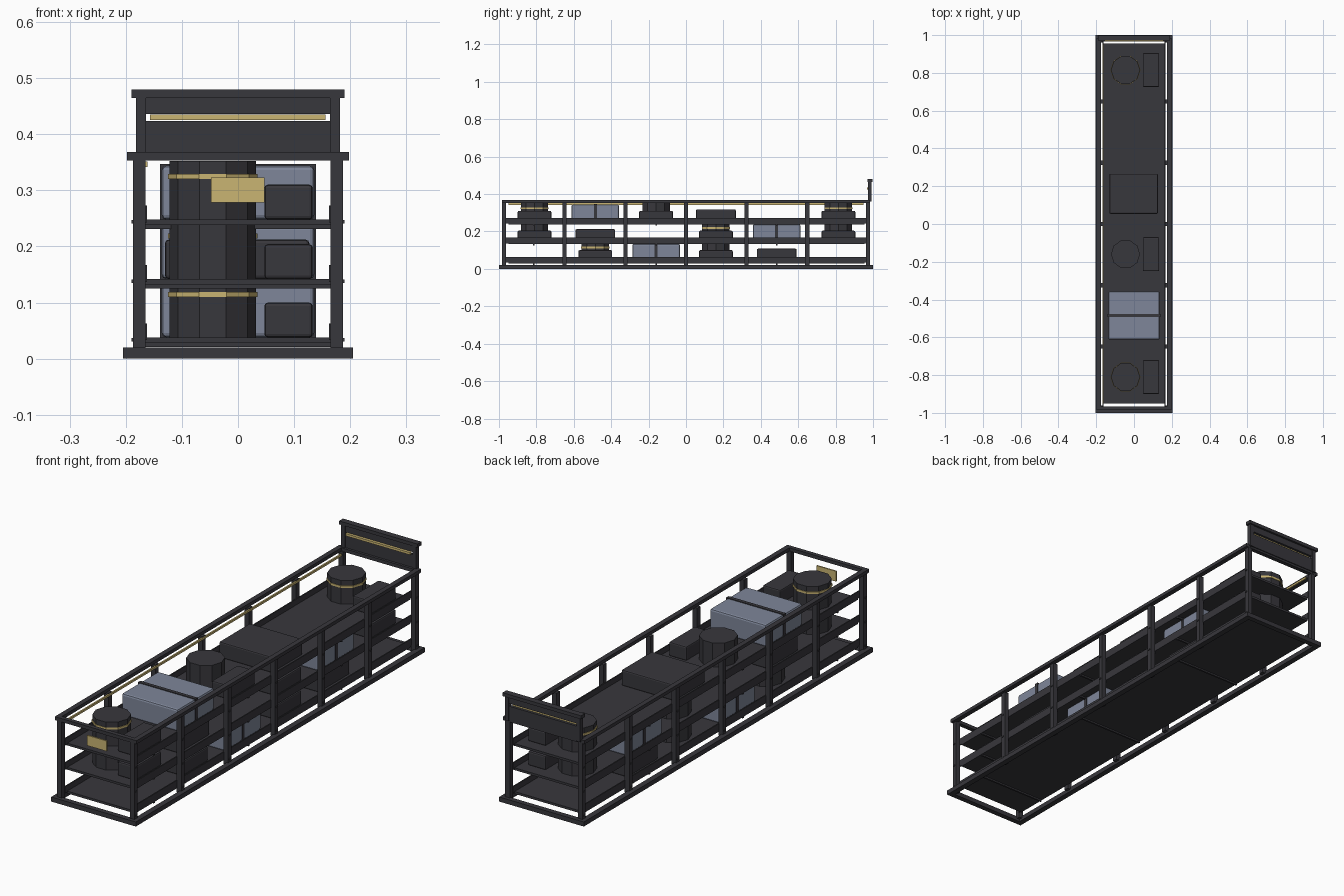
import bpy, bmesh, math
from mathutils import Matrix, Vector

if "Cube" in bpy.data.objects:
    bpy.data.objects.remove(bpy.data.objects["Cube"])


def material(name, rgb):
    m = bpy.data.materials.new(name)
    m.diffuse_color = (*rgb, 1)
    m.use_nodes = True
    m.node_tree.nodes["Principled BSDF"].inputs["Base Color"].default_value = m.diffuse_color
    return m


DARK = material("charcoal", (0.039, 0.038, 0.045))
GREY = material("blue_grey", (0.21, 0.24, 0.32))
GOLD = material("pale_gold", (0.59, 0.46, 0.17))


def finish(name, bm, mat):
    me = bpy.data.meshes.new(name)
    bm.to_mesh(me)
    bm.free()
    me.materials.append(mat)
    ob = bpy.data.objects.new(name, me)
    bpy.context.collection.objects.link(ob)
    return ob


def box(name, x, y, z, mat=DARK, bevel=0):
    """Box from (min, max) pairs."""
    bm = bmesh.new()
    c = Vector([(a + b) / 2 for a, b in (x, y, z)])
    s = [b - a for a, b in (x, y, z)]
    bmesh.ops.create_cube(bm, size=1,
                          matrix=Matrix.Translation(c) @ Matrix.Diagonal((*s, 1)))
    ob = finish(name, bm, mat)
    if bevel:
        mod = ob.modifiers.new("soft_edges", 'BEVEL')
        mod.width = bevel
        mod.segments = 2
    return ob


def drum(name, x, y, z0, z1, r, mat=DARK):
    """Ten-sided drum with a corner facing +y."""
    bm = bmesh.new()
    m = Matrix.Translation((x, y, (z0 + z1) / 2)) @ Matrix.Rotation(math.pi / 2, 4, 'Z')
    bmesh.ops.create_cone(bm, cap_ends=True, segments=10, radius1=r, radius2=r,
                          depth=z1 - z0, matrix=m)
    return finish(name, bm, mat)


def pair(name, x, y, z, mat=DARK):
    """Box and its mirror image across x = 0."""
    box(name + "_right", x, y, z, mat)
    box(name + "_left", (-x[1], -x[0]), y, z, mat)


DECKS = (0.038, 0.142, 0.248)      # deck top heights
POSTS = [-0.973 + i * 0.3243 for i in range(7)]
SLOTS = (-0.81, -0.485, -0.16, 0.16, 0.485, 0.815)

# base ring and top ring
pair("base_side_rail", (0.18, 0.205), (-1, 1), (0, 0.02))
pair("top_side_rail", (0.176, 0.198), (-0.985, 0.985), (0.353, 0.368))
for n, s in (("front", -1), ("back", 1)):
    box("base_%s_rail" % n, (-0.18, 0.18), tuple(sorted((s * 0.977, s))), (0, 0.02))
    box("top_%s_rail" % n, (-0.176, 0.176),
        tuple(sorted((s * 0.966, s * 0.985))), (0.353, 0.368))

# posts with small bolt heads
for y in POSTS:
    pair("post", (0.165, 0.187), (y - 0.011, y + 0.011), (0.01, 0.355))
    for z in DECKS:
        pair("bolt", (0.186, 0.19), (y - 0.004, y + 0.004), (z - 0.007, z - 0.001))

# shelves: deck, raised side lips, cross ribs
for z in DECKS:
    box("shelf_deck", (-0.167, 0.167), (-0.95, 0.955), (z - 0.01, z))
    pair("shelf_lip", (0.162, 0.167), (-0.965, 0.965), (z - 0.005, z + 0.025))
    for y in (-0.815, -0.16, 0.485):
        box("shelf_rib", (-0.165, 0.165), (y - 0.004, y + 0.004), (z - 0.017, z - 0.01))


# shelf contents
def drum_set(y, z, ring):
    drum("drum", -0.045, y, z, z + 0.104, 0.077)
    if ring:
        drum("drum_band", -0.045, y, z + 0.072, z + 0.081, 0.0795, GOLD)
    box("small_case", (0.047, 0.133), (y - 0.09, y + 0.09), (z, z + 0.062), DARK, 0.006)


def flat_case(y, z):
    box("flat_case", (-0.13, 0.127), (y - 0.106, y + 0.106), (z, z + 0.07), DARK, 0.006)


def strapped_crate(y, z):
    box("crate", (-0.136, 0.136), (y - 0.127, y + 0.127), (z, z + 0.096), GREY, 0.008)
    box("crate_strap", (-0.139, 0.139), (y - 0.008, y + 0.008), (z, z + 0.099))


# d drum, r banded drum, f flat case, c crate, . empty
for z, row in zip(DECKS, (".rcdf.", "df.rcd", "rcdf.r")):
    for y, kind in zip(SLOTS, row):
        if kind in "dr":
            drum_set(y, z, kind == "r")
        elif kind == "f":
            flat_case(y, z)
        elif kind == "c":
            strapped_crate(y, z)

# gold strip under the left top rail and front plate
box("side_strip", (-0.168, -0.161), (-0.95, 0.95), (0.342, 0.351), GOLD)
box("front_plate", (-0.048, 0.047), (-0.976, -0.97), (0.278, 0.323), GOLD)

# raised header board at the back with a slit and gold strip
pair("header_post", (0.164, 0.182), (0.973, 0.993), (0.36, 0.466))
box("header_lower_panel", (-0.165, 0.165), (0.977, 0.989), (0.362, 0.424))
box("header_upper_panel", (-0.165, 0.165), (0.977, 0.989), (0.436, 0.466))
box("header_cap", (-0.19, 0.19), (0.971, 0.998), (0.465, 0.48))
box("header_strip", (-0.157, 0.156), (0.967, 0.979), (0.425, 0.435), GOLD)
